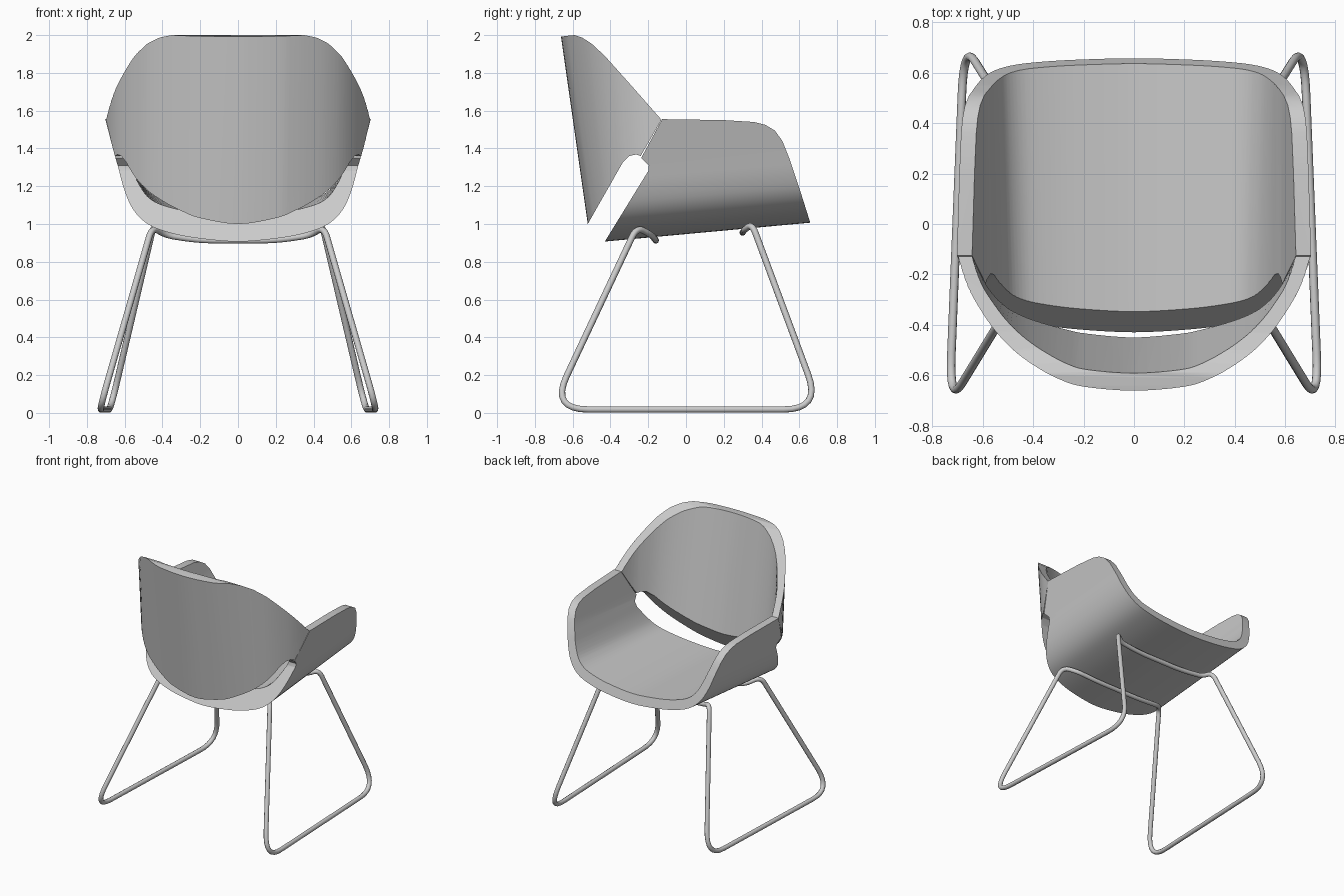
import bpy, bmesh, math
from mathutils import Vector

cube = bpy.data.objects.get("Cube")
if cube:
    bpy.data.objects.remove(cube, do_unlink=True)

grey = bpy.data.materials.new("plain grey")
grey.use_nodes = True
grey.diffuse_color = (0.6, 0.6, 0.6, 1)
grey.node_tree.nodes["Principled BSDF"].inputs["Base Color"].default_value = (0.6, 0.6, 0.6, 1)


def smooth_path(half, steps=4):
    """Mirror a half profile across x = 0 and round it with a Catmull-Rom spline."""
    p = [Vector((-x, v)) for x, v in reversed(half[1:])] + [Vector(q) for q in half]
    p = [2 * p[0] - p[1]] + p + [2 * p[-1] - p[-2]]
    out = []
    for a, b, c, d in zip(p, p[1:], p[2:], p[3:]):
        for i in range(steps):
            t = i / steps
            out.append(0.5 * (2 * b + (c - a) * t + (2 * a - 5 * b + 4 * c - d) * t * t
                              + (3 * b - a - 3 * c + d) * t ** 3))
    return out + [p[-2]]


def inset(path, middle, side, power):
    """Offset a profile inwards, by one width in the middle and another at the sides."""
    out = []
    for i, q in enumerate(path):
        t = (path[min(i + 1, len(path) - 1)] - path[max(i - 1, 0)]).normalized()
        k = min(1, abs(q.x) / 0.64) ** power
        out.append(q + Vector((-t.y, t.x)) * (middle + (side - middle) * k))
    return out


def mesh_object(name, bm):
    bmesh.ops.recalc_face_normals(bm, faces=bm.faces)
    mesh = bpy.data.meshes.new(name)
    bm.to_mesh(mesh)
    bm.free()
    mesh.materials.append(grey)
    obj = bpy.data.objects.new(name, mesh)
    bpy.context.collection.objects.link(obj)
    return obj


def loft_shell(name, out_a, in_a, out_b, in_b):
    """Solid bent sheet between two end sections."""
    bm = bmesh.new()
    rings = [[bm.verts.new(q) for q in s + t[::-1]] for s, t in ((out_a, in_a), (out_b, in_b))]
    n, k = len(rings[0]), len(out_a)
    for i in range(n):
        j = (i + 1) % n
        bm.faces.new((rings[0][i], rings[0][j], rings[1][j], rings[1][i]))
    for r in rings:
        for i in range(k - 1):
            bm.faces.new((r[i], r[i + 1], r[n - 2 - i], r[n - 1 - i]))
    return mesh_object(name, bm)


def select_only(obj):
    bpy.ops.object.select_all(action='DESELECT')
    obj.select_set(True)
    bpy.context.view_layer.objects.active = obj


def trim(obj, outline):
    """Keep only what lies within a side outline, given as (y, z)."""
    bm = bmesh.new()
    face = bm.faces.new([bm.verts.new((-1, y, z)) for y, z in outline])
    moved = bmesh.ops.extrude_face_region(bm, geom=[face])["geom"]
    bmesh.ops.translate(bm, vec=(2, 0, 0), verts=[v for v in moved if isinstance(v, bmesh.types.BMVert)])
    cutter = mesh_object("side_cutter", bm)
    cutter.hide_render = True
    mod = obj.modifiers.new("trim", 'BOOLEAN')
    mod.operation, mod.solver, mod.object = 'INTERSECT', 'EXACT', cutter
    select_only(obj)
    bpy.ops.object.modifier_apply(modifier=mod.name)
    bpy.data.objects.remove(cutter, do_unlink=True)
    bpy.ops.object.shade_smooth_by_angle(angle=math.radians(28))


# Seat with arms: trough running front to back, rising slightly, thicker at the rear
section = smooth_path([(0, .907), (.2, .922), (.35, .948), (.47, .99), (.55, 1.06),
                       (.6, 1.16), (.64, 1.3), (.703, 1.527), (.731, 1.63)])


def seat_end(path, y):
    return [(q.x, y, q.y + 0.092 * (y + 0.43)) for q in path]


seat = loft_shell("seat_shell",
                  seat_end(section, -.6), seat_end(inset(section, .14, .058, 8), -.6),
                  seat_end(section, .8), seat_end(inset(section, .06, .058, 8), .8))
trim(seat, [(-.126, 1.555), (.2, 1.55), (.36, 1.54), (.42, 1.525), (.47, 1.495), (.51, 1.44),
            (.55, 1.34), (.6, 1.19), (.657, 1.01), (.7, .87), (.7, .85), (-.465, .85),
            (-.2, 1.28), (-.197, 1.31), (-.237, 1.35)])

# Backrest: bent sheet leaning back, fuller at its foot than at its head
foot = smooth_path([(0, -.52), (.2, -.497), (.3, -.47), (.4, -.435), (.48, -.4), (.55, -.355),
                    (.61, -.29), (.66, -.195), (.703, -.04), (.73, .08)])
head = smooth_path([(0, -.523), (.2, -.507), (.3, -.475), (.4, -.42), (.48, -.362), (.55, -.292),
                    (.61, -.21), (.66, -.13), (.703, -.04), (.75, .08)])


def back_end(path, z):
    return [(q.x, q.y - 0.14 * (z - 1), z) for q in path]


back = loft_shell("backrest_shell",
                  back_end(foot, .95), back_end(inset(foot, .09, .06, 3), .95),
                  back_end(head, 2.05), back_end(inset(head, .07, .05, 2), 2.05))
trim(back, [(-.13, 1.552), (-.24, 1.36), (-.265, 1.368), (-.3, 1.36), (-.335, 1.325),
            (-.52, 1.0), (-.7, .99), (-.7, 1.985), (-.64, 1.995), (-.59, 2.0), (-.55, 1.987),
            (-.5, 1.955), (-.43, 1.89), (-.3, 1.745)])

# Sled base: one closed bent rod, corners as (point, bend length)
half_rod = [((.2, -.16, .913), .1), ((.38, -.18, .94), .05), ((.455, -.26, .985), .06),
            ((.733, -.715, .018), .2), ((.675, .715, .018), .2),
            ((.445, .35, 1.0), .06), ((.38, .31, .97), .04), ((.2, .3, .955), .1)]
corners = [(Vector(p), r) for p, r in half_rod]
corners += [(Vector((-p.x, p.y, p.z)), r) for p, r in reversed(corners)]
path = []
for i, (p, r) in enumerate(corners):
    before, after = corners[i - 1][0] - p, corners[(i + 1) % len(corners)][0] - p
    a = p + before.normalized() * min(r, before.length * .48)
    b = p + after.normalized() * min(r, after.length * .48)
    for s in range(9):
        t = s / 8
        path.append(a * (1 - t) ** 2 + p * 2 * t * (1 - t) + b * t * t)

curve = bpy.data.curves.new("sled_base", 'CURVE')
curve.dimensions = '3D'
curve.bevel_depth = 0.017
curve.bevel_resolution = 3
spline = curve.splines.new('POLY')
spline.points.add(len(path) - 1)
for point, q in zip(spline.points, path):
    point.co = (*q, 1)
spline.use_cyclic_u = True
curve.materials.append(grey)
base = bpy.data.objects.new("sled_base", curve)
bpy.context.collection.objects.link(base)
select_only(base)
bpy.ops.object.convert(target='MESH')
bpy.ops.object.shade_smooth_by_angle(angle=math.radians(40))
